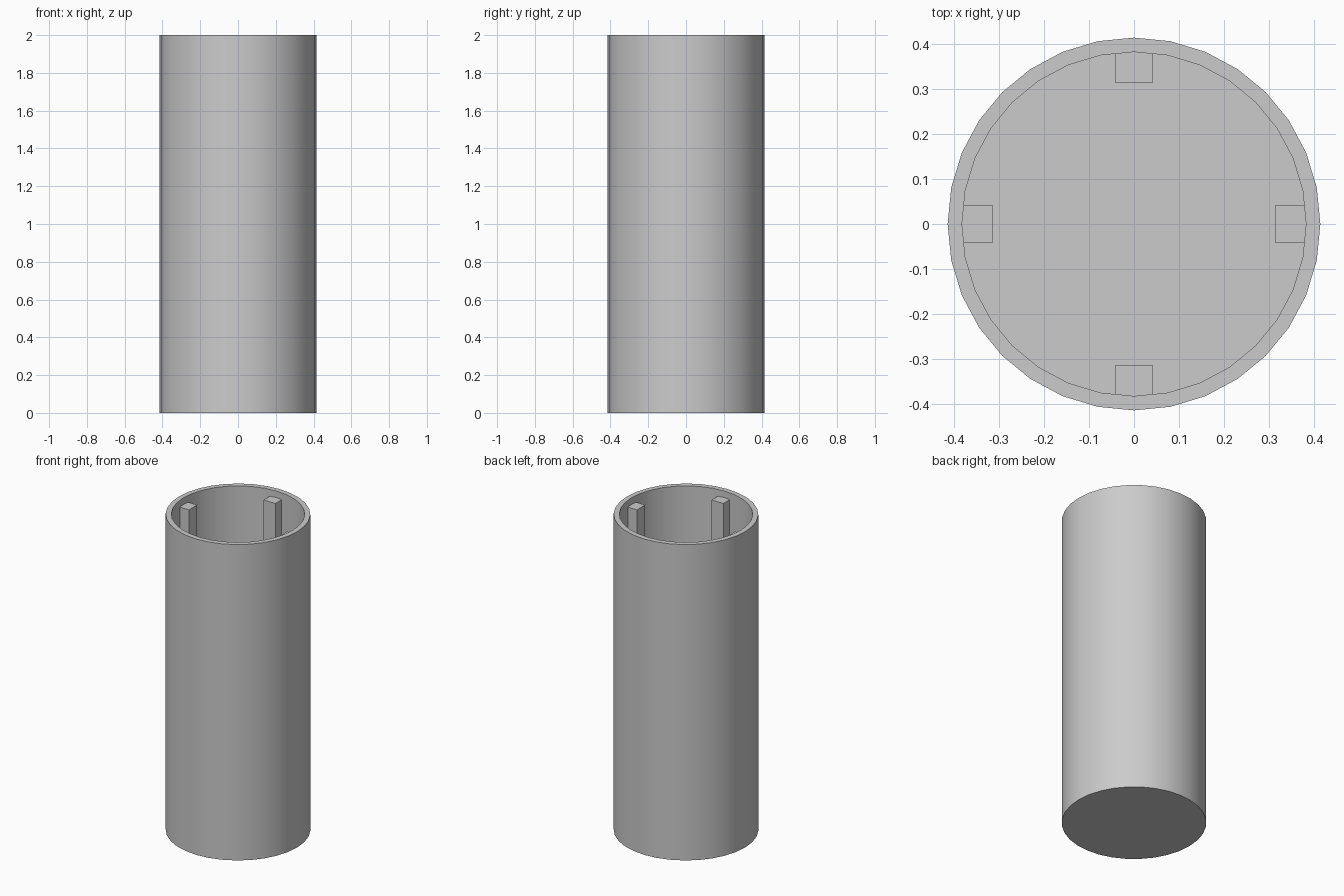
import bpy, bmesh, math

if "Cube" in bpy.data.objects:
    bpy.data.objects.remove(bpy.data.objects["Cube"], do_unlink=True)

SIDES = 32
OUTER, INNER = 0.415, 0.383
HEIGHT, FLOOR = 2.0, 0.04
POST_TOP, POST_SIZE, POST_INNER = 1.958, 0.082, 0.3145

grey = bpy.data.materials.new("plain grey")
grey.use_nodes = True
colour = (0.6, 0.6, 0.6, 1)
grey.diffuse_color = colour
grey.node_tree.nodes["Principled BSDF"].inputs["Base Color"].default_value = colour


def add_object(name, bm):
    bmesh.ops.recalc_face_normals(bm, faces=bm.faces)
    mesh = bpy.data.meshes.new(name)
    bm.to_mesh(mesh)
    bm.free()
    mesh.materials.append(grey)
    obj = bpy.data.objects.new(name, mesh)
    bpy.context.collection.objects.link(obj)
    return obj


# Open tube: rings joined from the underside, over the rim, down to the floor
bm = bmesh.new()
profile = [(OUTER, 0), (OUTER, HEIGHT), (INNER, HEIGHT), (INNER, FLOOR)]
rings = []
for radius, z in profile:
    angles = [math.tau * i / SIDES for i in range(SIDES)]
    rings.append([bm.verts.new((radius * math.cos(a), radius * math.sin(a), z))
                  for a in angles])
for low, high in zip(rings, rings[1:]):
    for i in range(SIDES):
        j = (i + 1) % SIDES
        bm.faces.new((low[i], low[j], high[j], high[i]))
bm.faces.new(rings[0])
bm.faces.new(rings[-1])
tube = add_object("tube", bm)

bpy.ops.object.select_all(action='DESELECT')
tube.select_set(True)
bpy.context.view_layer.objects.active = tube
bpy.ops.object.shade_smooth_by_angle(angle=math.radians(30))

# Four square posts against the inner wall, rising from the floor
for k, side in enumerate(("left", "back", "right", "front")):
    bm = bmesh.new()
    bmesh.ops.create_cube(bm, size=1)
    bottom = FLOOR / 2
    bmesh.ops.scale(bm, verts=bm.verts, vec=(POST_SIZE, POST_SIZE, POST_TOP - bottom))
    bmesh.ops.translate(bm, verts=bm.verts,
                        vec=(POST_INNER + POST_SIZE / 2, 0, (POST_TOP + bottom) / 2))
    post = add_object(side + "_post", bm)
    post.rotation_euler.z = k * math.pi / 2
